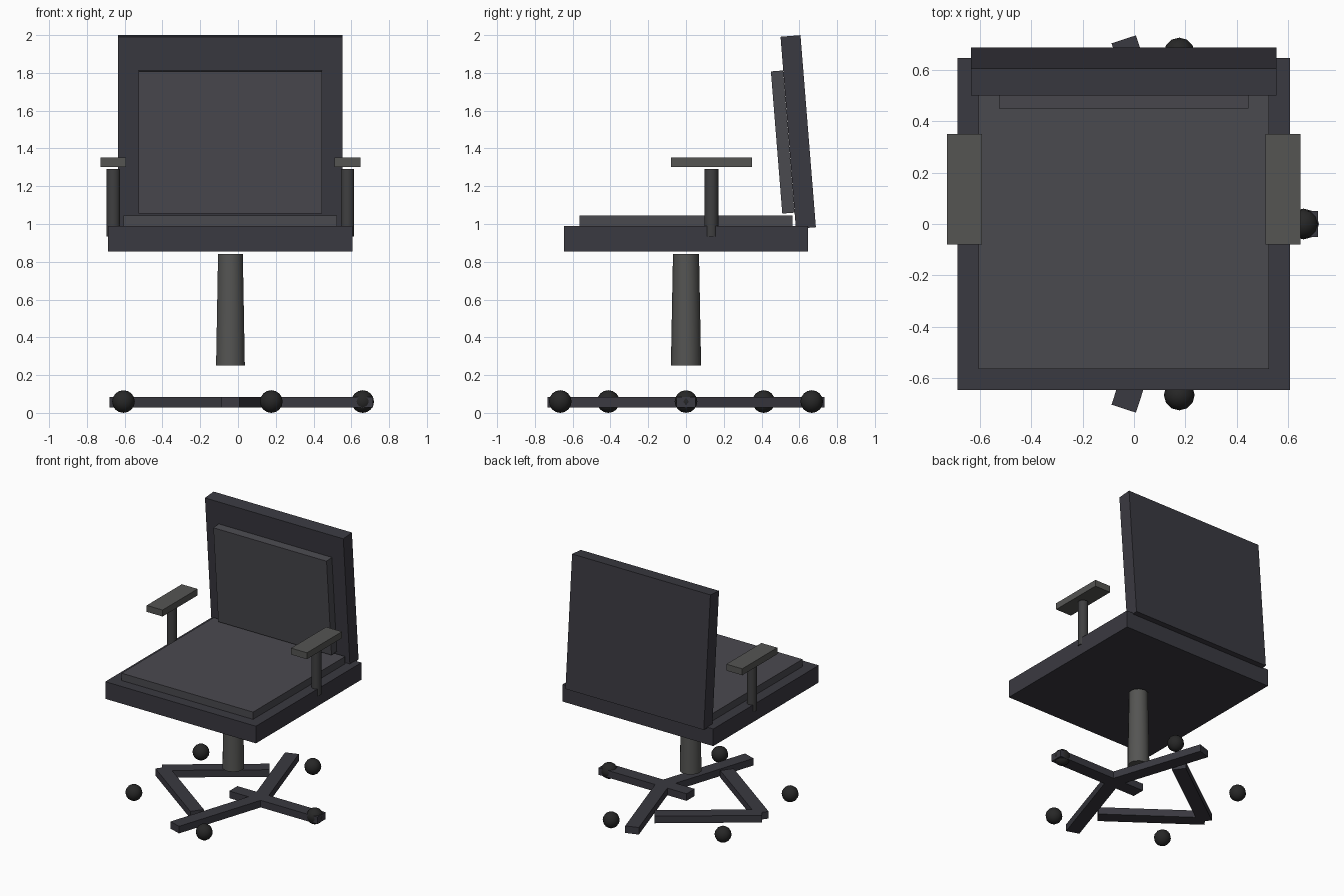
import bpy
from math import cos, sin, tau

if "Cube" in bpy.data.objects:
    bpy.data.objects.remove(bpy.data.objects["Cube"])

CX = -0.04   # centre line of the chair
TILT = 0.08  # forward lean of the backrest


def material(name, rgb):
    m = bpy.data.materials.new(name)
    m.diffuse_color = (*rgb, 1)
    m.use_nodes = True
    m.node_tree.nodes["Principled BSDF"].inputs["Base Color"].default_value = m.diffuse_color
    return m


FRAME = material("dark_frame", (0.042, 0.041, 0.052))
FABRIC = material("fabric", (0.068, 0.067, 0.078))
METAL = material("grey_metal", (0.09, 0.09, 0.086))
POST = material("post_metal", (0.05, 0.05, 0.052))
RUBBER = material("rubber", (0.02, 0.02, 0.02))


def finish(name, mat, smooth=False):
    ob = bpy.context.object
    ob.name = name
    ob.data.materials.append(mat)
    if smooth:
        bpy.ops.object.shade_smooth_by_angle(angle=0.8)
    return ob


def box(name, size, loc, mat, rot=(0, 0, 0)):
    bpy.ops.mesh.primitive_cube_add(size=1, location=loc, rotation=rot)
    bpy.context.object.scale = size
    return finish(name, mat)


def tube(name, r_low, r_top, z0, z1, x, y, mat):
    bpy.ops.mesh.primitive_cone_add(vertices=10, radius1=r_low, radius2=r_top,
                                    depth=z1 - z0, location=(x, y, (z0 + z1) / 2))
    return finish(name, mat, True)


# Seat and its cushion
box("seat", (1.294, 1.294, 0.133), (CX, 0, 0.922), FRAME)
box("seat_cushion", (1.13, 1.13, 0.065), (CX, 0, 1.0125), FABRIC)

# Backrest and its pad, both leaning forward
box("backrest", (1.188, 0.106, 1.02), (CX, 0.594, 1.487), FRAME, (TILT, 0, 0))
box("backrest_pad", (0.972, 0.065, 0.755), (CX, 0.512, 1.434), FABRIC, (TILT, 0, 0))

# Armrests on round posts
for side, s in (("left", -1), ("right", 1)):
    x = CX + s * 0.62
    tube(f"{side}_arm_post", 0.037, 0.037, 0.935, 1.29, x, 0.134, POST)
    box(f"{side}_armrest", (0.136, 0.43, 0.05), (x, 0.135, 1.328), METAL)

# Tapered column
tube("column", 0.08, 0.069, 0.25, 0.84, CX, 0, METAL)

# Five base bars (turned opposite to their placing angle) and ring of casters
for i in range(5):
    a = i * tau / 5
    box(f"base_bar_{i + 1}", (0.756, 0.1, 0.055),
        (CX + 0.378 * cos(a), 0.378 * sin(a), 0.057), FRAME, (0, 0, -a))
    bpy.ops.mesh.primitive_uv_sphere_add(
        segments=12, ring_count=8, radius=0.06,
        location=(CX + 0.7 * cos(a), 0.7 * sin(a), 0.06))
    finish(f"caster_{i + 1}", RUBBER, True)
